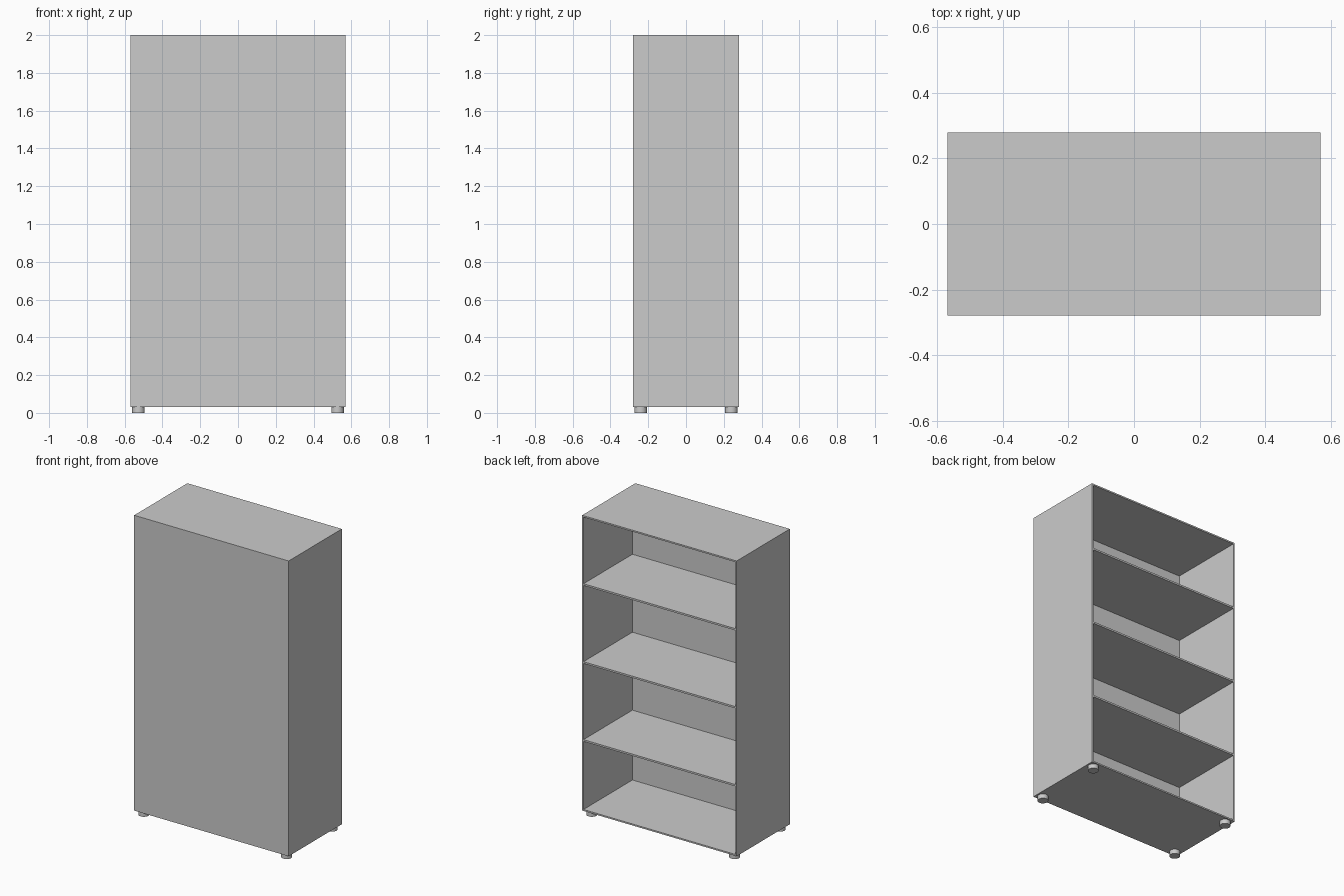
import bpy, bmesh
from mathutils import Vector

if "Cube" in bpy.data.objects:
    bpy.data.objects.remove(bpy.data.objects["Cube"])

W, D, Z0, Z1 = 1.14, 0.56, 0.03, 2.0   # cabinet width, depth, bottom, top
WALL, FRONT = 0.01, 0.045              # wall and front panel thickness


def box(name, size, centre):
    bm = bmesh.new()
    bmesh.ops.create_cube(bm, size=1)
    for v in bm.verts:
        v.co = Vector(a * b for a, b in zip(v.co, size))
    mesh = bpy.data.meshes.new(name)
    bm.to_mesh(mesh)
    bm.free()
    obj = bpy.data.objects.new(name, mesh)
    obj.location = centre
    bpy.context.collection.objects.link(obj)
    return obj


# Cabinet shell: one box hollowed out from its open back (+y)
cabinet = box("cabinet_shell", (W, D, Z1 - Z0), (0, 0, (Z0 + Z1) / 2))
bm = bmesh.new()
bm.from_mesh(cabinet.data)
bm.normal_update()
back = max(bm.faces, key=lambda f: f.calc_center_median().y)
bmesh.ops.inset_region(bm, faces=[back], thickness=WALL, use_even_offset=True)
inner = bmesh.ops.extrude_discrete_faces(bm, faces=[back])["faces"][0]
bmesh.ops.translate(bm, verts=inner.verts, vec=(0, FRONT - D, 0))
bmesh.ops.recalc_face_normals(bm, faces=bm.faces)
bm.to_mesh(cabinet.data)
bm.free()

# Three shelves, flush with the open back
for i, z in enumerate((0.50, 1.02, 1.54)):
    box(f"shelf_{i + 1}", (W - 2 * WALL, D - FRONT, 0.012), (0, FRONT / 2, z))

# Four round feet
for sx, side in ((-1, "left"), (1, "right")):
    for sy, end in ((-1, "front"), (1, "back")):
        bpy.ops.mesh.primitive_cylinder_add(
            vertices=32, radius=0.033, depth=Z0,
            location=(sx * 0.527, sy * 0.24, Z0 / 2))
        bpy.context.object.name = f"foot_{end}_{side}"
        bpy.ops.object.shade_smooth_by_angle()
